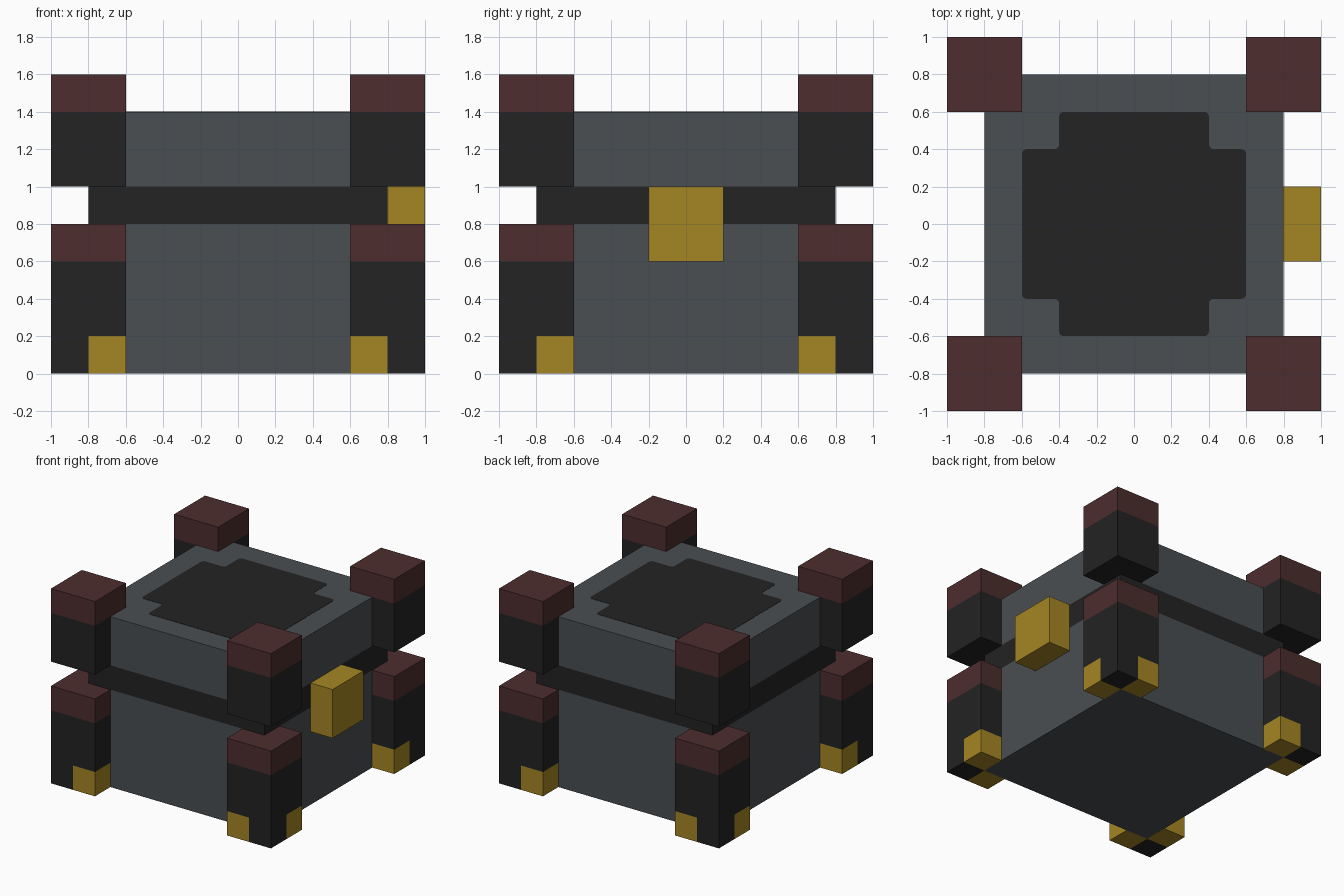
import bpy, bmesh
from mathutils import Vector

if "Cube" in bpy.data.objects:
    bpy.data.objects.remove(bpy.data.objects["Cube"])


def material(name, rgb):
    m = bpy.data.materials.new(name)
    lin = [((c / 255 + 0.055) / 1.055) ** 2.4 for c in rgb]
    m.diffuse_color = (*lin, 1)
    m.use_nodes = True
    m.node_tree.nodes["Principled BSDF"].inputs["Base Color"].default_value = m.diffuse_color
    return m


MATS = [material("steel grey", (74, 78, 82)), material("charcoal", (35, 35, 35)),
        material("dark red", (77, 45, 46)), material("gold", (165, 134, 36))]
GREY, BLACK, RED, GOLD = range(4)


def finish(bm, name):
    bmesh.ops.recalc_face_normals(bm, faces=bm.faces)
    me = bpy.data.meshes.new(name)
    bm.to_mesh(me)
    bm.free()
    for m in MATS:
        me.materials.append(m)
    ob = bpy.data.objects.new(name, me)
    bpy.context.collection.objects.link(ob)
    return ob


def box(name, lo, hi, rule, cuts=(), drop=None):
    """Box from lo to hi, sliced at (axis, value) cuts, coloured by rule(face centre)."""
    bm = bmesh.new()
    bmesh.ops.create_cube(bm, size=1)
    lo, hi = Vector(lo), Vector(hi)
    for v in bm.verts:
        v.co = (lo + hi) / 2 + v.co * (hi - lo)
    for axis, value in cuts:
        co, no = Vector(), Vector()
        co[axis], no[axis] = value, 1
        bmesh.ops.bisect_plane(bm, geom=bm.verts[:] + bm.edges[:] + bm.faces[:],
                               plane_co=co, plane_no=no)
    for f in bm.faces:
        f.material_index = rule(f.calc_center_median())
    if drop:
        gone = [f for f in bm.faces if drop(f.calc_center_median())]
        bmesh.ops.delete(bm, geom=gone, context='FACES')
    return finish(bm, name)


# crate body with the dark seam between base and lid
box("crate_body", (-.8, -.8, 0), (.8, .8, 1.4),
    lambda c: BLACK if .8 < c.z < 1 and max(abs(c.x), abs(c.y)) > .79 else GREY,
    [(2, .8), (2, 1)])


# corner blocks: red caps, dark sides, gold inner feet
def lower_rule(c):
    if c.z > .6:
        return RED
    return GOLD if c.z < .2 and min(abs(c.x), abs(c.y)) < .8 else BLACK


def upper_rule(c):
    return RED if c.z > 1.4 else BLACK


def inside_body(c):
    return c.z < 1.4 and max(abs(c.x), abs(c.y)) < .8


for sx, xn in ((-1, "left"), (1, "right")):
    for sy, yn in ((-1, "front"), (1, "back")):
        x0, x1 = sorted((.6 * sx, sx))
        y0, y1 = sorted((.6 * sy, sy))
        sides = [(0, .8 * sx), (1, .8 * sy)]
        box(f"lower_corner_{yn}_{xn}", (x0, y0, 0), (x1, y1, .8), lower_rule,
            sides + [(2, .2), (2, .6)], inside_body)
        box(f"upper_corner_{yn}_{xn}", (x0, y0, 1), (x1, y1, 1.6), upper_rule,
            sides + [(2, 1.4)], inside_body)

# latch on the right side
box("latch", (.8, -.2, .6), (1, .2, 1), lambda c: GOLD)

# notched lid panel with softly rounded corners
bm = bmesh.new()
quarter = [(.6, .4), (.4, .4), (.4, .6)]
outline = []
for i in range(4):
    outline += quarter
    quarter = [(-y, x) for x, y in quarter]
bm.faces.new([bm.verts.new((x, y, 1.399)) for x, y in outline])
bmesh.ops.bevel(bm, geom=bm.verts[:], offset=.025, segments=3, profile=.5,
                affect='VERTICES')
top = bmesh.ops.extrude_face_region(bm, geom=bm.faces[:])
bmesh.ops.translate(bm, vec=(0, 0, .003),
                    verts=[g for g in top["geom"] if isinstance(g, bmesh.types.BMVert)])
for f in bm.faces:
    f.material_index = BLACK
finish(bm, "lid_panel")
